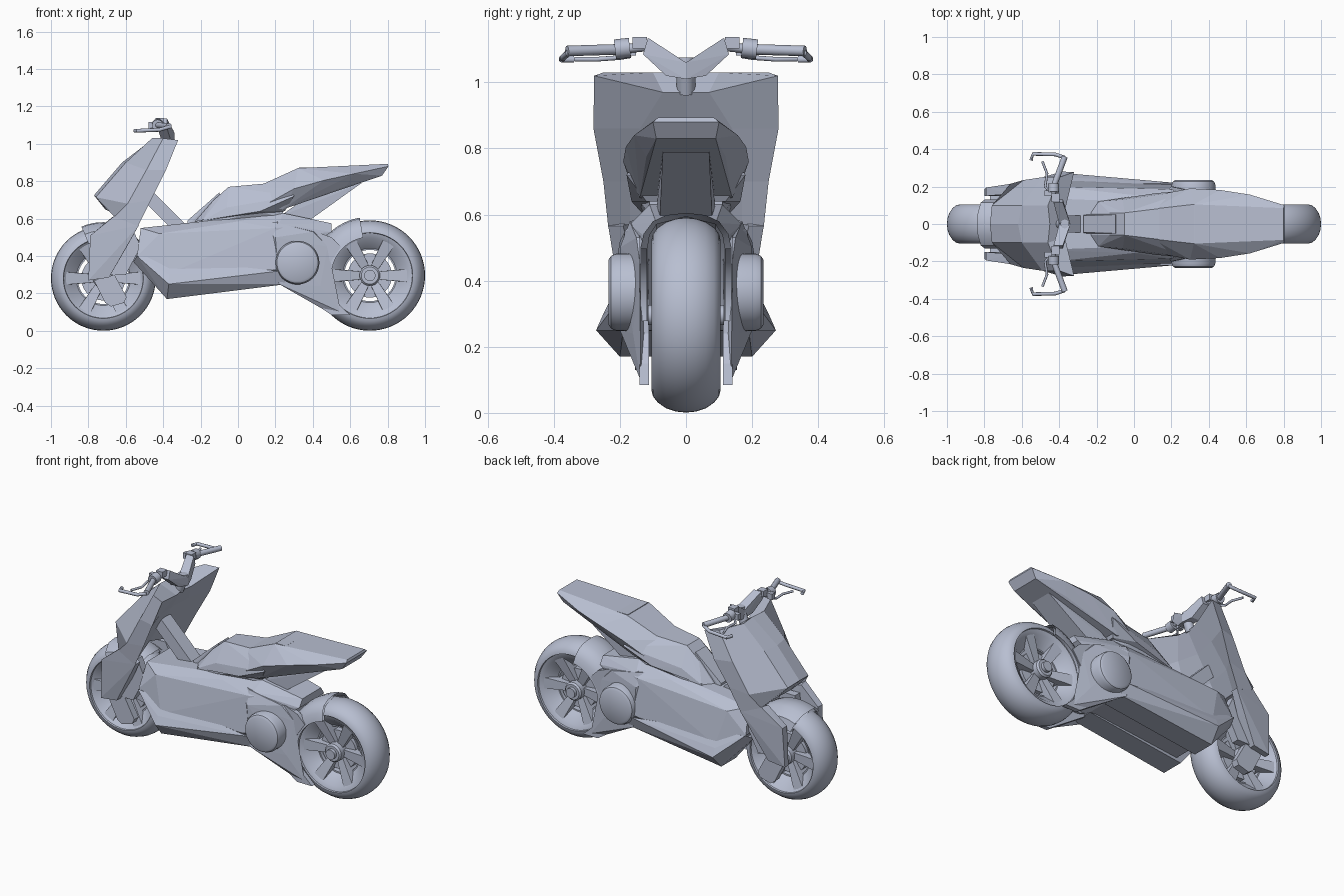
import bpy, bmesh
from math import sin, cos, pi, radians
from mathutils import Vector

cube = bpy.data.objects.get("Cube")
if cube:
    bpy.data.objects.remove(cube)

paint = bpy.data.materials.new("blue_grey_paint")
paint.use_nodes = True
paint.diffuse_color = (.48, .52, .64, 1)
paint.node_tree.nodes["Principled BSDF"].inputs["Base Color"].default_value = paint.diffuse_color


def finish(name, bm, smooth=False):
    """Turn a bmesh into a named, painted object."""
    bmesh.ops.remove_doubles(bm, verts=bm.verts, dist=.0005)
    bmesh.ops.recalc_face_normals(bm, faces=bm.faces)
    mesh = bpy.data.meshes.new(name)
    bm.to_mesh(mesh)
    bm.free()
    mesh.materials.append(paint)
    obj = bpy.data.objects.new(name, mesh)
    bpy.context.collection.objects.link(obj)
    if smooth:
        bpy.ops.object.select_all(action="DESELECT")
        obj.select_set(True)
        bpy.context.view_layer.objects.active = obj
        bpy.ops.object.shade_smooth_by_angle(angle=radians(35))


def flip(points):
    return [(x, -y, z) for x, y, z in points]


def add_hull(bm, points):
    verts = [bm.verts.new(p) for p in points]
    result = bmesh.ops.convex_hull(bm, input=verts)
    spare = [v for v in result["geom_interior"] if isinstance(v, bmesh.types.BMVert)]
    bmesh.ops.delete(bm, geom=spare, context="VERTS")


def faceted(name, *clouds):
    """One faceted solid per cloud of points."""
    bm = bmesh.new()
    for points in clouds:
        add_hull(bm, points)
    finish(name, bm)


def body(name, points):
    """A faceted solid lying across the centre plane."""
    faceted(name, points + flip(points))


def pair(name, points):
    """A faceted solid repeated on both sides."""
    faceted(name, points, flip(points))


def box(x, y, z, dx, dy, dz):
    return [(x + i * dx, y + j * dy, z + k * dz)
            for i in (-1, 1) for j in (-1, 1) for k in (-1, 1)]


def revolve(name, profile, x, z, start=0, end=360, steps=64):
    """Spin a half profile of (y, radius) about a crosswise axis."""
    bm = bmesh.new()
    for side in (-1, 1):
        rings = []
        for i in range(steps + 1):
            a = radians(start + (end - start) * i / steps)
            rings.append([bm.verts.new((x + r * cos(a), side * y, z + r * sin(a)))
                          for y, r in profile])
        for a, b in zip(rings, rings[1:]):
            for j in range(len(profile) - 1):
                bm.faces.new((a[j], a[j + 1], b[j + 1], b[j]))
    bmesh.ops.dissolve_degenerate(bm, edges=bm.edges, dist=.0001)
    finish(name, bm, True)


def side_plates(name, outline, inner, outer):
    """A flat side outline given thickness, on both sides."""
    bm = bmesh.new()
    for side in (-1, 1):
        a, b = [[bm.verts.new((x, side * y, z)) for x, z in outline] for y in (inner, outer)]
        bm.faces.new(a)
        bm.faces.new(b)
        for i in range(len(a)):
            bm.faces.new((a[i - 1], a[i], b[i], b[i - 1]))
    finish(name, bm)


def tubes(name, radius, *paths, sides=12):
    """Round bars along paths."""
    bm = bmesh.new()
    for path in paths:
        pts = [Vector(p) for p in path]
        rings = []
        for i, p in enumerate(pts):
            d = (pts[min(i + 1, len(pts) - 1)] - pts[max(i - 1, 0)]).normalized()
            u = d.cross(Vector((0, 0, 1)) if abs(d.z) < .9 else Vector((0, 1, 0))).normalized()
            v = d.cross(u)
            rings.append([bm.verts.new(p + radius * (u * cos(2 * pi * k / sides)
                          + v * sin(2 * pi * k / sides))) for k in range(sides)])
        for a, b in zip(rings, rings[1:]):
            for k in range(sides):
                bm.faces.new((a[k - 1], a[k], b[k], b[k - 1]))
        bm.faces.new(rings[0])
        bm.faces.new(rings[-1])
    finish(name, bm, True)


# Wheels: tyre with dished rim, six flared spokes, brake disc and stepped hub
def wheel(name, x, z, radius):
    crown = [(0, 0), (.03, .003), (.06, .013), (.085, .03), (.1, .049), (.104, .066)]
    tyre = [(y, radius - drop) for y, drop in crown]
    tyre += [(.094, radius - .068), (.085, .2), (.03, .145), (.03, .137), (0, .137)]
    revolve(name + "_tyre", tyre, x, z)
    spokes = []
    for n in range(6):
        a = n * pi / 3
        cloud = []
        for r, half, depth in ((.03, .02, .05), (.14, .03, .062), (.205, .034, .086)):
            for y in (-depth, depth):
                for t in (-half, half):
                    cloud.append((x + r * cos(a) - t * sin(a), y, z + r * sin(a) + t * cos(a)))
        spokes.append(cloud)
    faceted(name + "_spokes", *spokes)
    revolve(name + "_disc", [(0, .118), (.03, .118), (.03, .04)], x, z, steps=48)
    revolve(name + "_hub", [(0, .055), (.085, .055), (.095, .046), (.095, .03),
                            (.115, .03), (.115, 0)], x, z, steps=32)


wheel("front_wheel", -.72, .281, .28)
wheel("rear_wheel", .705, .296, .295)

# Mudguards hugging the tyres
revolve("rear_mudguard", [(0, .314), (.06, .307), (.1, .288), (.128, .25), (.138, .205),
                          (.118, .205), (.112, .245), (.09, .28), (0, .304)],
        .705, .296, 100, 185, 24)
revolve("front_mudguard", [(0, .3), (.06, .295), (.115, .255), (.13, .2), (.115, .2),
                           (.1, .25), (0, .288)], -.72, .281, 60, 113, 18)

# Main bodywork: upper flanks, lower sills, rear deck and swingarm
body("main_body", [
    (-.52, .14, .55), (-.54, .19, .4), (-.36, .235, .31), (.2, .21, .33),
    (-.36, .18, .2), (.25, .16, .26), (.38, .14, .3), (.38, .13, .56),
    (.22, .11, .63), (0, .155, .585), (.2, .185, .55), (-.42, .2, .52)])
pair("lower_sills", [
    (-.56, .14, .37), (-.54, .2, .4), (-.37, .272, .25), (-.37, .25, .3),
    (.22, .22, .32), (.26, .19, .25), (-.38, .2, .17), (-.38, .06, .17), (.26, .06, .25)])
body("rear_deck", [
    (.18, .11, .625), (.24, .11, .63), (.22, .17, .57), (.42, .105, .578),
    (.5, .09, .575), (.42, .138, .52), (.5, .12, .53), (.4, .138, .46), (.24, .17, .46)])
side_plates("swingarm_plates", [
    (.25, .58), (.42, .53), (.5, .5), (.55, .45), (.49, .36),
    (.49, .24), (.53, .15), (.6, .085), (.5, .085), (.25, .25)], .112, .14)
pair("rear_flanks", [
    (.1, .12, .59), (.2, .17, .58), (.2, .2, .5), (.22, .2, .25), (.4, .15, .53),
    (.48, .139, .45), (.44, .16, .24), (.55, .138, .1), (.5, .125, .09), (.42, .12, .53)])
revolve("drive_housing", [(.1, .117), (.21, .117), (.227, .11), (.235, .097), (.235, 0)],
        .318, .365, steps=48)

# Seat: saddle, tail, front tongue, base and the support beneath
body("saddle", [
    (-.23, .06, .585), (-.19, .12, .59), (-.13, .06, .7), (-.05, .06, .77), (.1, .07, .772),
    (-.06, .13, .66), (.12, .165, .64), (.3, .18, .72), (.28, .1, .8), (.25, .12, .64)])
body("seat_tail", [
    (.1, .08, .77), (.32, .105, .87), (.8, .085, .893), (.805, .1, .88), (.3, .19, .76),
    (.46, .182, .805), (.62, .157, .84), (.12, .155, .66), (.24, .14, .65),
    (.77, .09, .83), (.58, .12, .775)])
body("seat_tongue", [
    (-.27, .05, .56), (-.27, .045, .59), (-.1, .05, .74), (-.05, .05, .6)])
body("seat_base", [
    (-.2, .12, .56), (-.19, .12, .595), (.12, .14, .64), (.24, .11, .65), (.24, .11, .6)])
body("seat_support", [
    (.22, .09, .61), (.36, .08, .575), (.66, .07, .79), (.46, .075, .78)])
body("seat_panel", box(.36, .05, .87, .035, .05, .004))

# Front shield: rows from the top down, each from nose centre round to back centre
rows = [
    [(-.45, 0, 1.03), (-.46, .1, 1.03), (-.40, .25, 1.03),
     (-.32, .278, 1.02), (-.37, .07, .97), (-.38, 0, .97)],
    [(-.62, 0, .9), (-.6, .1, .9), (-.49, .25, .86),
     (-.385, .28, .86), (-.43, .14, .86), (-.45, 0, .85)],
    [(-.77, 0, .725), (-.76, .1, .715), (-.59, .235, .68),
     (-.465, .25, .7), (-.51, .17, .7), (-.54, 0, .7)],
    [(-.71, 0, .65), (-.69, .1, .64), (-.66, .215, .61),
     (-.535, .235, .56), (-.56, .17, .57), (-.6, 0, .6)]]
bm = bmesh.new()
for mirror in (False, True):
    grid = [[bm.verts.new(p) for p in (flip(row) if mirror else row)] for row in rows]
    for a, b in zip(grid, grid[1:]):
        for j in range(len(a) - 1):
            bm.faces.new((a[j], a[j + 1], b[j + 1], b[j]))
    for cap in (grid[0], grid[-1]):
        for j in range(2):
            bm.faces.new((cap[j], cap[j + 1], cap[4 - j], cap[5 - j]))
finish("front_shield", bm)

# Shield legs either side of the front wheel, with fork ends below
pair("shield_legs", [
    (-.66, .215, .615), (-.53, .235, .565), (-.53, .19, .565), (-.67, .16, .61),
    (-.79, .195, .51), (-.79, .15, .51), (-.8, .185, .27), (-.8, .15, .27),
    (-.69, .19, .285), (-.69, .15, .285), (-.6, .21, .44), (-.6, .16, .44)])
pair("fork_ends", [(x, y, z) for y in (.112, .155) for x, z in (
    (-.77, .27), (-.66, .3), (-.595, .18), (-.61, .15), (-.68, .13), (-.71, .15))])
pair("fork_covers", [(x, y, z) for y in (.112, .16) for x, z in (
    (-.7, .3), (-.6, .3), (-.52, .45), (-.57, .56), (-.66, .56))])
body("column_strut", [
    (-.52, .045, .81), (-.57, .045, .76), (-.28, .045, .57), (-.37, .045, .56)])

# Handlebar: stem, yoke, bars, grips, levers and switch boxes
tubes("steering_stem", .028, [(-.4, 0, .97), (-.37, 0, 1.05)])
tubes("stem_cap", .024, [(-.37, 0, 1.05), (-.37, 0, 1.075)])
pair("handlebar_yoke", [
    (-.4, 0, 1.01), (-.34, 0, 1.01), (-.4, 0, 1.06), (-.34, 0, 1.06), (-.41, .06, 1.02),
    (-.36, .06, 1.02), (-.43, .13, 1.085), (-.38, .13, 1.085), (-.43, .115, 1.135),
    (-.38, .115, 1.135)])


def both(path):
    return path, flip(path)


tubes("handlebar_tubes", .014, *both([(-.41, .1, 1.11), (-.43, .15, 1.105), (-.43, .2, 1.1)]))
tubes("grips", .016, *both([(-.43, .2, 1.1), (-.37, .36, 1.095)]))
tubes("bar_end_guards", .01, *both([
    (-.37, .355, 1.09), (-.42, .372, 1.075), (-.54, .375, 1.07), (-.55, .34, 1.07)]))
tubes("brake_levers", .007, *both([
    (-.45, .17, 1.08), (-.475, .2, 1.075), (-.465, .27, 1.07), (-.49, .335, 1.07)]))
tubes("switch_pods", .03, *both([(-.43, .17, 1.105), (-.43, .215, 1.1)]))
pair("bar_clamps", box(-.42, .14, 1.12, .022, .022, .018))
pair("lever_mounts", box(-.46, .165, 1.1, .018, .014, .018))
